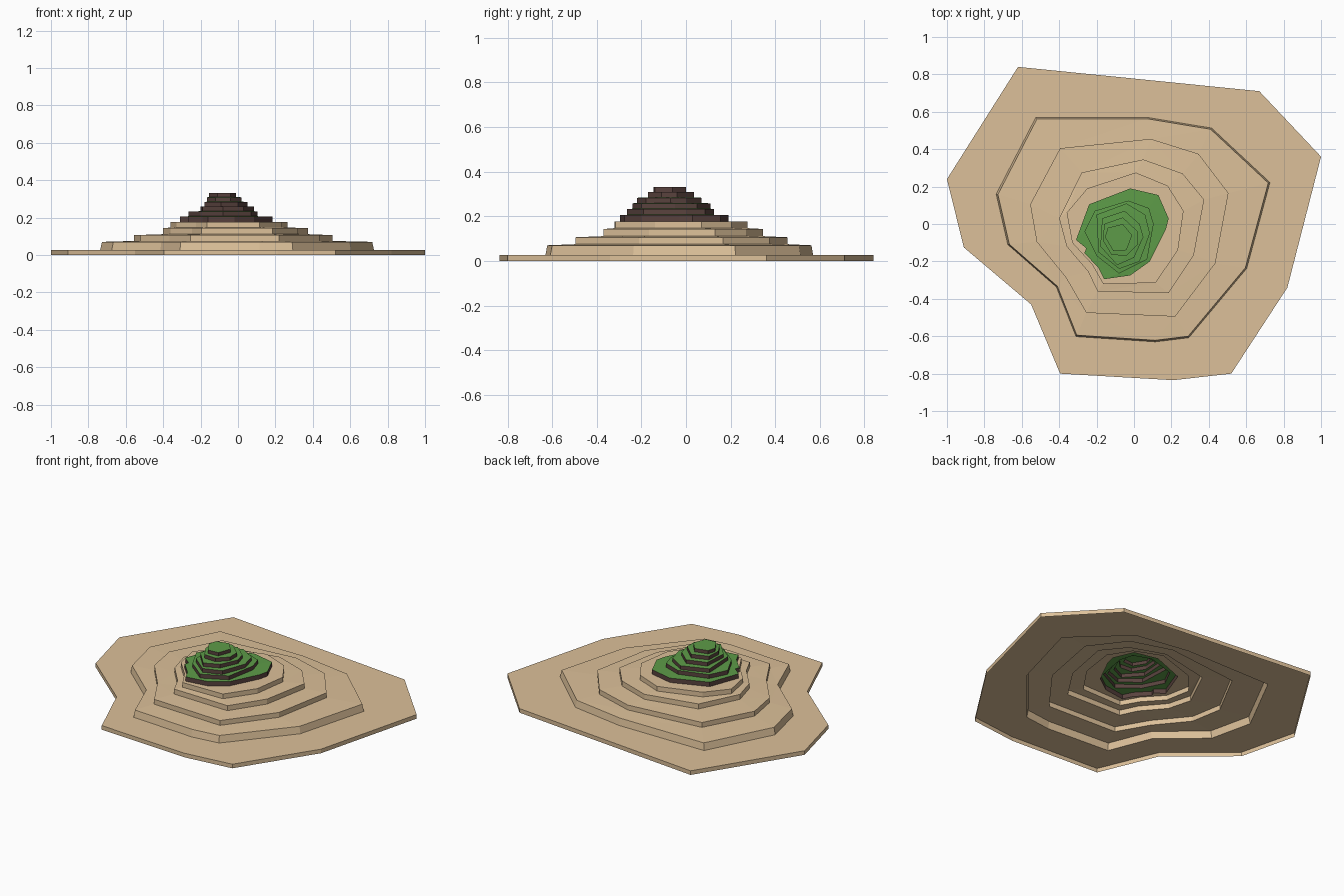
import bpy, bmesh

if "Cube" in bpy.data.objects:
    bpy.data.objects.remove(bpy.data.objects["Cube"])


def material(name, rgb):
    m = bpy.data.materials.new(name)
    m.diffuse_color = (*rgb, 1)
    m.use_nodes = True
    m.node_tree.nodes["Principled BSDF"].inputs["Base Color"].default_value = m.diffuse_color
    return m


sand = material("sand", (0.72, 0.53, 0.32))
grass = material("grass", (0.11, 0.33, 0.065))
earth = material("earth", (0.10, 0.055, 0.048))


def terraces(name, layers, hole, top_mat, wall_mat):
    """Open stepped shell: each layer is (z_bottom, z_top, taper, clockwise outline)."""
    bm = bmesh.new()

    def ring(outline, z, scale=1.0):
        vs = [bm.verts.new((x * scale, y * scale, z)) for x, y in outline]
        return vs

    def loop_edges(vs):
        out = []
        for i, v in enumerate(vs):
            w = vs[(i + 1) % len(vs)]
            out.append(bm.edges.get((v, w)) or bm.edges.new((v, w)))
        return out

    rings = []
    for z0, z1, taper, outline in layers:
        low, high = ring(outline, z0), ring(outline, z1, taper)
        n = len(low)
        for i in range(n):
            j = (i + 1) % n
            bm.faces.new((low[j], low[i], high[i], high[j])).material_index = 1
        rings.append((low, high))
    # Treads between each wall top and the foot of the next wall
    inner = [r[0] for r in rings[1:]]
    inner.append(ring(hole[1], hole[0]) if hole else None)
    for (low, high), nxt in zip(rings, inner):
        edges = loop_edges(high) + (loop_edges(nxt) if nxt else [])
        res = bmesh.ops.triangle_fill(bm, edges=edges, use_beauty=True, normal=(0, 0, 1))
        for f in res["geom"]:
            if isinstance(f, bmesh.types.BMFace):
                f.normal_update()
                f.material_index = 0
                if f.normal.z < 0:
                    f.normal_flip()
    me = bpy.data.meshes.new(name)
    bm.to_mesh(me)
    bm.free()
    me.materials.append(top_mat)
    me.materials.append(wall_mat)
    ob = bpy.data.objects.new(name, me)
    bpy.context.collection.objects.link(ob)
    return ob


# Broad sandy terraces
shore = [(-.62, .84), (.67, .71), (1, .36), (.82, -.34), (.52, -.8), (.21, -.835),
         (-.395, -.8), (-.55, -.43), (-.91, -.125), (-1, .24)]
beach = [(-.525, .57), (.07, .57), (.415, .513), (.727, .222), (.603, -.237), (.293, -.608),
         (.115, -.63), (-.31, -.602), (-.415, -.337), (-.675, -.11), (-.737, .16)]
slope = [(-.395, .405), (.09, .455), (.345, .375), (.505, .165), (.435, -.21),
         (.22, -.495), (-.255, -.475), (-.365, -.285), (-.52, -.095), (-.555, .105)]
shelf = [(-.28, .275), (.05, .345), (.26, .27), (.375, .13), (.32, -.165),
         (.185, -.37), (-.195, -.36), (-.245, -.255), (-.36, -.12), (-.4, .03)]
ledge = [(-.25, .19), (.01, .275), (.18, .205), (.265, .07), (.235, -.14),
         (.115, -.315), (-.165, -.32), (-.225, -.215), (-.33, -.1), (-.36, .06)]

# Foot of the grassy peak, shared by both parts
foot = [(-.24, .105), (-.02, .19), (.13, .155), (.185, .03), (.17, -.03), (.085, -.2),
        (-.02, -.275), (-.16, -.295), (-.19, -.235), (-.265, -.155), (-.255, -.13), (-.31, -.085)]

terraces("sand_terraces", [
    (0, .026, 1, shore),
    (.026, .07, .987, beach),
    (.075, .106, 1, slope),
    (.111, .143, 1, shelf),
    (.147, .177, 1, ledge),
], (.177, foot), sand, sand)

# Small grassy steps with earth walls
step_1 = [(-.21, .07), (-.03, .125), (.08, .085), (.105, 0), (.07, -.19), (-.08, -.265),
          (-.2, -.17), (-.265, -.04)]
step_2 = [(-.2, .05), (-.04, .11), (.06, .05), (.085, -.05), (.03, -.2), (-.08, -.24), (-.19, -.15)]
step_3 = [(-.17, .03), (-.05, .07), (.03, 0), (.05, -.07), (0, -.18), (-.09, -.22), (-.18, -.12)]
step_4 = [(-.16, 0), (-.06, .035), (.02, -.04), (.02, -.11), (-.04, -.17), (-.12, -.165), (-.165, -.09)]
summit = [(-.14, -.02), (-.06, 0), (-.01, -.06), (-.04, -.14), (-.11, -.145), (-.155, -.07)]

terraces("grassy_peak", [
    (.177, .205, 1, foot),
    (.207, .232, 1, step_1),
    (.234, .258, 1, step_2),
    (.26, .283, 1, step_3),
    (.285, .308, 1, step_4),
    (.31, .331, 1, summit),
], None, grass, earth)
